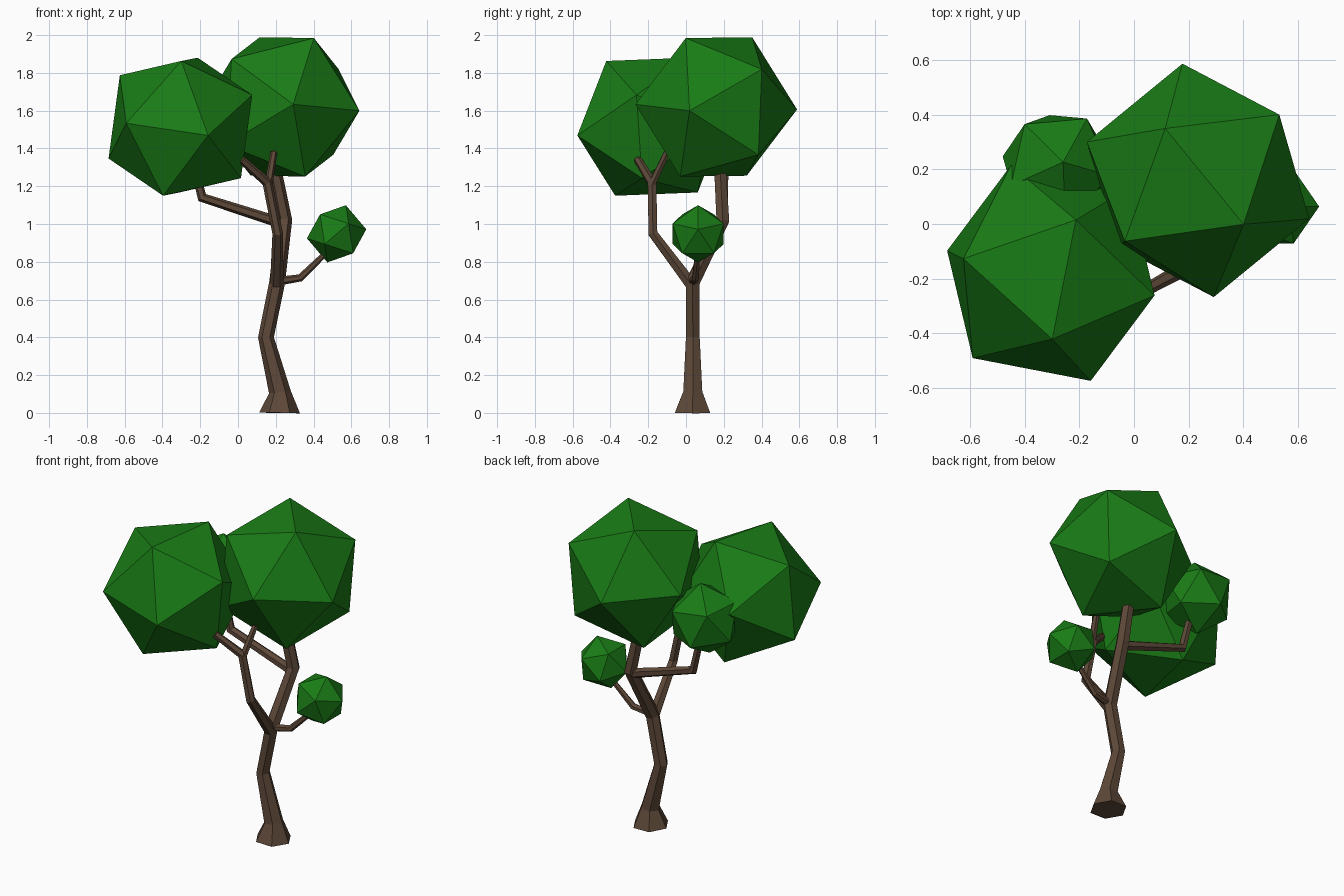
import bpy, bmesh, math
from mathutils import Vector, Matrix

if "Cube" in bpy.data.objects:
    bpy.data.objects.remove(bpy.data.objects["Cube"])


def material(name, color):
    m = bpy.data.materials.new(name)
    m.diffuse_color = (*color, 1)
    m.use_nodes = True
    m.node_tree.nodes["Principled BSDF"].inputs["Base Color"].default_value = m.diffuse_color
    return m


BARK = material("bark", (0.11, 0.065, 0.04))
LEAF = material("leaf", (0.01, 0.2, 0.008))


def add_object(name, bm, mat):
    mesh = bpy.data.meshes.new(name)
    bm.to_mesh(mesh)
    bm.free()
    mesh.materials.append(mat)
    bpy.context.collection.objects.link(bpy.data.objects.new(name, mesh))


def limb(name, path, sides=6):
    """Tapered faceted tube through (x, y, z, radius) points."""
    pts = [Vector(p[:3]) for p in path]
    bm = bmesh.new()
    rings = []
    for i, p in enumerate(pts):
        before = (p - pts[i - 1]).normalized() if i else Vector()
        after = (pts[i + 1] - p).normalized() if i < len(pts) - 1 else Vector()
        t = (before + after).normalized()
        v = Vector((0, 1, 0))
        v = (v - t * v.dot(t)).normalized()
        u = v.cross(t)
        ring = []
        for k in range(sides):
            a = 2 * math.pi * k / sides
            ring.append(bm.verts.new(p + path[i][3] * (u * math.cos(a) + v * math.sin(a))))
        rings.append(ring)
    for lo, hi in zip(rings, rings[1:]):
        for k in range(sides):
            j = (k + 1) % sides
            bm.faces.new((lo[k], lo[j], hi[j], hi[k]))
    bm.faces.new(rings[0][::-1])
    bm.faces.new(rings[-1])
    bmesh.ops.recalc_face_normals(bm, faces=bm.faces)
    add_object(name, bm, BARK)


def frame(a, b):
    """Rotation whose axes follow direction a, with b fixing the twist."""
    x = a.normalized()
    z = x.cross(b).normalized()
    return Matrix((x, z.cross(x), z)).transposed()


def foliage(name, center, radius, corner, neighbour):
    """Icosahedron turned so two adjacent corners point at the given spots."""
    c = Vector(center)
    bm = bmesh.new()
    bmesh.ops.create_icosphere(bm, subdivisions=1, radius=radius)
    bm.verts.ensure_lookup_table()
    v0 = bm.verts[0]
    v1 = v0.link_edges[0].other_vert(v0)
    rot = frame(Vector(corner) - c, Vector(neighbour) - c) @ frame(v0.co, v1.co).transposed()
    bmesh.ops.transform(bm, matrix=Matrix.Translation(c) @ rot.to_4x4(), verts=bm.verts)
    add_object(name, bm, LEAF)


# trunk with flared foot, continuing into the main back branch
limb("trunk", [(.22, .035, 0, .108), (.222, .036, .11, .058), (.148, .036, .4, .042),
               (.207, .035, .69, .042), (.247, .195, 1.02, .04), (.2, .182, 1.26, .036),
               (.19, .18, 1.42, .03)])

# side branches
limb("back_left_branch", [(.245, .19, 1.0, .03), (-.19, .2, 1.14, .027), (-.245, .205, 1.36, .022)])
limb("front_branch", [(.205, .035, .67, .036), (.21, -.175, .95, .028), (.155, -.18, 1.22, .027),
                      (.02, -.255, 1.34, .022)])
limb("front_twig", [(.16, -.185, 1.2, .022), (.19, -.1, 1.38, .018)])
limb("right_branch", [(.2, .035, .695, .024), (.33, .05, .715, .02), (.49, .064, .87, .014)])

# foliage masses
foliage("right_foliage", (.235, .16, 1.62), .432, (.64, .02, 1.60), (.43, -.01, 1.98))
foliage("left_foliage", (-.305, -.18, 1.515), .424, (-.30, -.42, 1.86), (.073, -.26, 1.68))
foliage("small_right_foliage", (.522, .064, .948), .159, (.68, .064, .972), (.575, .064, 1.10))
foliage("small_back_foliage", (-.281, .211, 1.495), .22, (-.26, .227, 1.713), (-.405, .37, 1.593))
